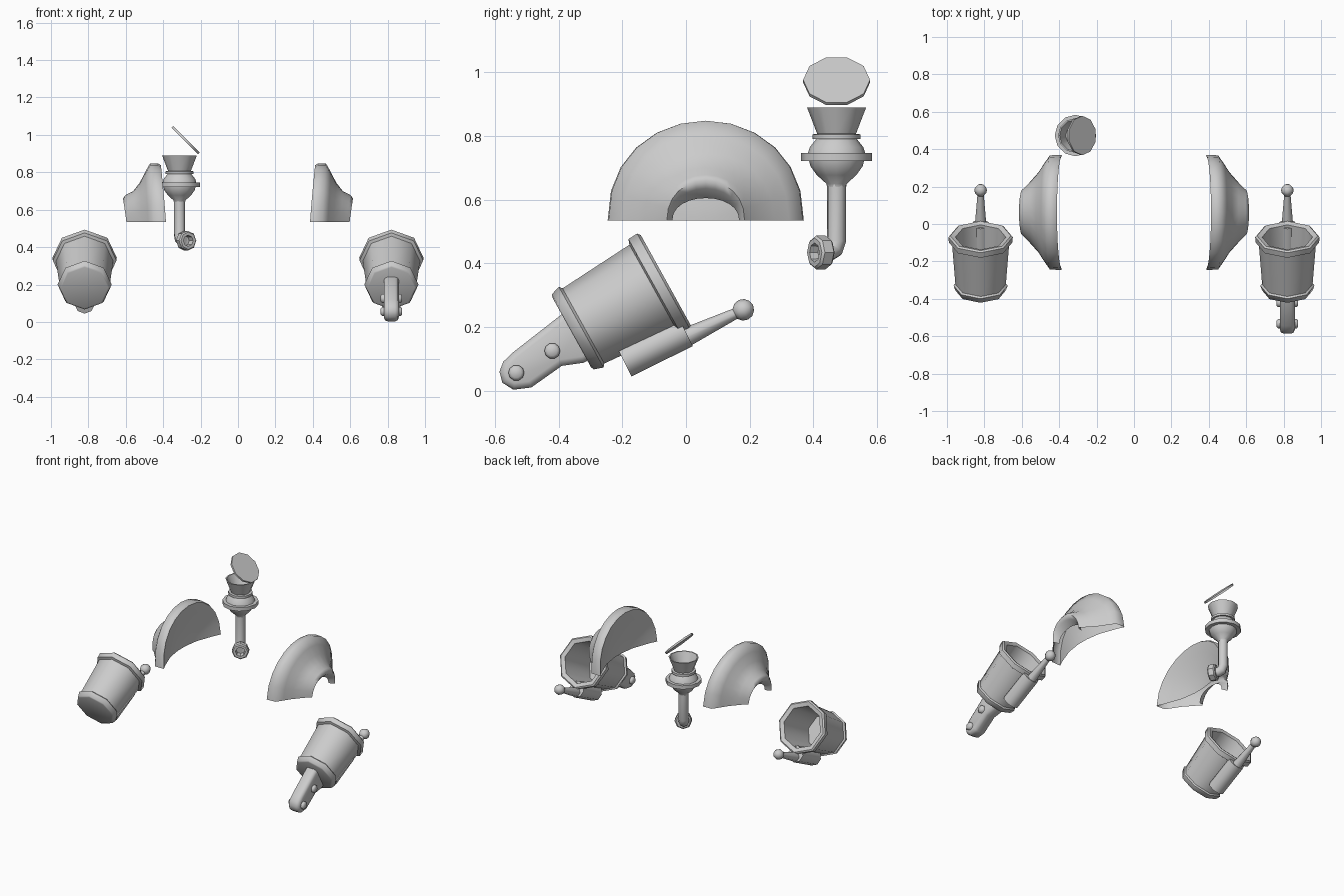
import bpy, bmesh, math
from mathutils import Matrix, Vector

cube = bpy.data.objects.get("Cube")
if cube:
    bpy.data.objects.remove(cube, do_unlink=True)

grey = bpy.data.materials.new("plain grey")
grey.use_nodes = True
grey.diffuse_color = (0.6, 0.6, 0.6, 1)
grey.node_tree.nodes["Principled BSDF"].inputs["Base Color"].default_value = (0.6, 0.6, 0.6, 1)


def finish(name, bm, matrix=Matrix(), angle=50, recalc=True):
    bmesh.ops.remove_doubles(bm, verts=bm.verts, dist=0.0005)
    if recalc:
        bmesh.ops.recalc_face_normals(bm, faces=bm.faces)
    bm.transform(matrix)
    mesh = bpy.data.meshes.new(name)
    bm.to_mesh(mesh)
    bm.free()
    mesh.materials.append(grey)
    obj = bpy.data.objects.new(name, mesh)
    bpy.context.collection.objects.link(obj)
    bpy.ops.object.select_all(action='DESELECT')
    obj.select_set(True)
    bpy.context.view_layer.objects.active = obj
    bpy.ops.object.shade_smooth_by_angle(angle=math.radians(angle))
    return obj


def loft(bm, rings, closed=True):
    rows = [[bm.verts.new(p) for p in ring] for ring in rings]
    for a, b in zip(rows, rows[1:]):
        for i in range(len(a) if closed else len(a) - 1):
            j = (i + 1) % len(a)
            bm.faces.new((a[i], a[j], b[j], b[i]))
    return rows


def lathe(name, profile, sides, matrix, angle=50):
    """Revolve (radius, height) points round local z, closing both ends."""
    bm = bmesh.new()
    rings = [[(r * math.cos(2 * math.pi * i / sides), r * math.sin(2 * math.pi * i / sides), h)
              for i in range(sides)] for r, h in profile]
    rows = loft(bm, rings)
    bm.faces.new(rows[0])
    bm.faces.new(rows[-1])
    return finish(name, bm, matrix, angle)


def aim(start, direction):
    """Place local z along a direction."""
    return Matrix.Translation(start) @ Vector(direction).to_track_quat('Z', 'Y').to_matrix().to_4x4()


# Tilted buckets, each with a socket, rod and ball underneath
CUP = [(0.125, 0), (0.135, 0.004), (0.145, 0.034), (0.135, 0.042), (0.153, 0.292), (0.17, 0.298),
       (0.172, 0.33), (0.162, 0.338), (0.135, 0.33), (0.118, 0.06)]
tilt = Matrix.Rotation(math.radians(-61), 4, 'X')
for side, x in (("left", 0.82), ("right", -0.82)):
    lathe(side + "_bucket", CUP, 8, Matrix.Translation((x, -0.359, 0.183)) @ tilt)
    along = Vector((0, 0.896, 0.444))
    start = Vector((x, -0.195, 0.092))
    lathe(side + "_rod_socket", [(0.053, 0), (0.053, 0.215)], 8, aim(start, along))
    base, tip = Vector((x, -0.02, 0.158)), Vector((x, 0.18, 0.254))
    lathe(side + "_rod", [(0.032, 0), (0.015, (tip - base).length)], 8, aim(base, tip - base))
    bm = bmesh.new()
    bmesh.ops.create_uvsphere(bm, u_segments=8, v_segments=6, radius=0.034)
    finish(side + "_rod_ball", bm, aim(tip, tip - base))

# Rounded arm below the left bucket
outline = [(-0.586, 0.06), (-0.574, 0.091), (-0.545, 0.119), (-0.39, 0.24), (-0.3, 0.26),
           (-0.27, 0.12), (-0.32, 0.088), (-0.39, 0.078), (-0.486, 0.01), (-0.542, 0.003), (-0.577, 0.025)]
bm = bmesh.new()
rows = loft(bm, [[(x, y, z) for y, z in outline] for x in (0.78, 0.86)])
caps = [bm.faces.new(r) for r in rows]
bmesh.ops.recalc_face_normals(bm, faces=bm.faces)
rim = list({e for f in caps for e in f.edges})
bmesh.ops.bevel(bm, geom=rim, offset=0.02, segments=2, affect='EDGES', profile=0.5)
finish("left_arm", bm)
for n, (y, z) in enumerate(((-0.42, 0.125), (-0.533, 0.056))):
    lathe("arm_bolt_%d" % (n + 1), [(0.016, -0.058), (0.025, -0.05), (0.025, 0.05), (0.016, 0.058)],
          10, aim((0.82, y, z), (1, 0, 0)))

# Shoulder pads: arches from the inner rim out to the flared arm opening
# each arch: half width, apex height, x at apex, x at ends
ARCHES = [(0.305, 0.838, 0.412, 0.385), (0.308, 0.848, 0.43, 0.395), (0.305, 0.848, 0.47, 0.45),
          (0.262, 0.80, 0.497, 0.48), (0.215, 0.745, 0.525, 0.51), (0.17, 0.70, 0.56, 0.55),
          (0.138, 0.678, 0.602, 0.578), (0.122, 0.66, 0.615, 0.597), (0.112, 0.635, 0.60, 0.587),
          (0.105, 0.605, 0.56, 0.56)]
DISH = [(0.305, 0.838, 0.412, 0.385), (0.25, 0.77, 0.425, 0.41), (0.14, 0.66, 0.455, 0.45),
        (0.04, 0.57, 0.465, 0.465), (0.0, 0.545, 0.465, 0.465)]
STEPS = 12


def arch(sign, half, apex, x_top, x_end):
    points = []
    for i in range(STEPS + 1):
        t = math.pi * i / STEPS
        s = math.sin(t)
        points.append((sign * (x_end + (x_top - x_end) * s), 0.062 - half * math.cos(t),
                       0.535 + (apex - 0.535) * s ** 0.9))
    return points


for side, sign in (("left", 1), ("right", -1)):
    bm = bmesh.new()
    loft(bm, [arch(sign, *a) for a in ARCHES], closed=False)
    loft(bm, [arch(sign, *a) for a in DISH], closed=False)
    finish(side + "_shoulder_pad", bm, angle=70)

# Chimney with flange, collar and hollow mouth
centre = Vector((-0.313, 0.473, 0))
STACK = [(0.03, 0.64), (0.032, 0.65), (0.062, 0.677), (0.082, 0.705), (0.086, 0.721), (0.111, 0.721),
         (0.111, 0.746), (0.09, 0.746), (0.084, 0.765), (0.064, 0.79), (0.075, 0.79), (0.075, 0.805),
         (0.061, 0.807), (0.093, 0.89), (0.085, 0.89), (0.052, 0.81)]
lathe("chimney", STACK, 12, Matrix.Translation(centre), 40)
lathe("chimney_lid", [(0.105, -0.006), (0.105, 0.006)], 10, aim((-0.28, 0.473, 0.972), (1, 0, 1)))

# Bent pipe below the chimney, ending in a ring
path = [(0, 0, 0.655), (0, 0, 0.47), (0.004, -0.008, 0.445), (0.016, -0.026, 0.435), (0.03, -0.042, 0.434)]
path = [centre + Vector(p) for p in path]
bm = bmesh.new()
rings = []
for i, p in enumerate(path):
    d = (path[min(i + 1, len(path) - 1)] - path[max(i - 1, 0)]).normalized()
    u = d.cross(Vector((0.85, 0.5, 0))).normalized()
    v = d.cross(u)
    rings.append([p + 0.031 * (u * math.cos(k * math.pi / 4) + v * math.sin(k * math.pi / 4))
                  for k in range(8)])
rows = loft(bm, rings)
for r in (rows[0], rows[-1]):
    bm.faces.new(r)
finish("bent_pipe", bm)
lathe("pipe_ring", [(0.045, -0.022), (0.053, -0.015), (0.053, 0.018), (0.046, 0.025),
                    (0.03, 0.025), (0.026, -0.01)], 8, aim((-0.278, 0.425, 0.434), (0.5, -0.85, 0)), 40)
